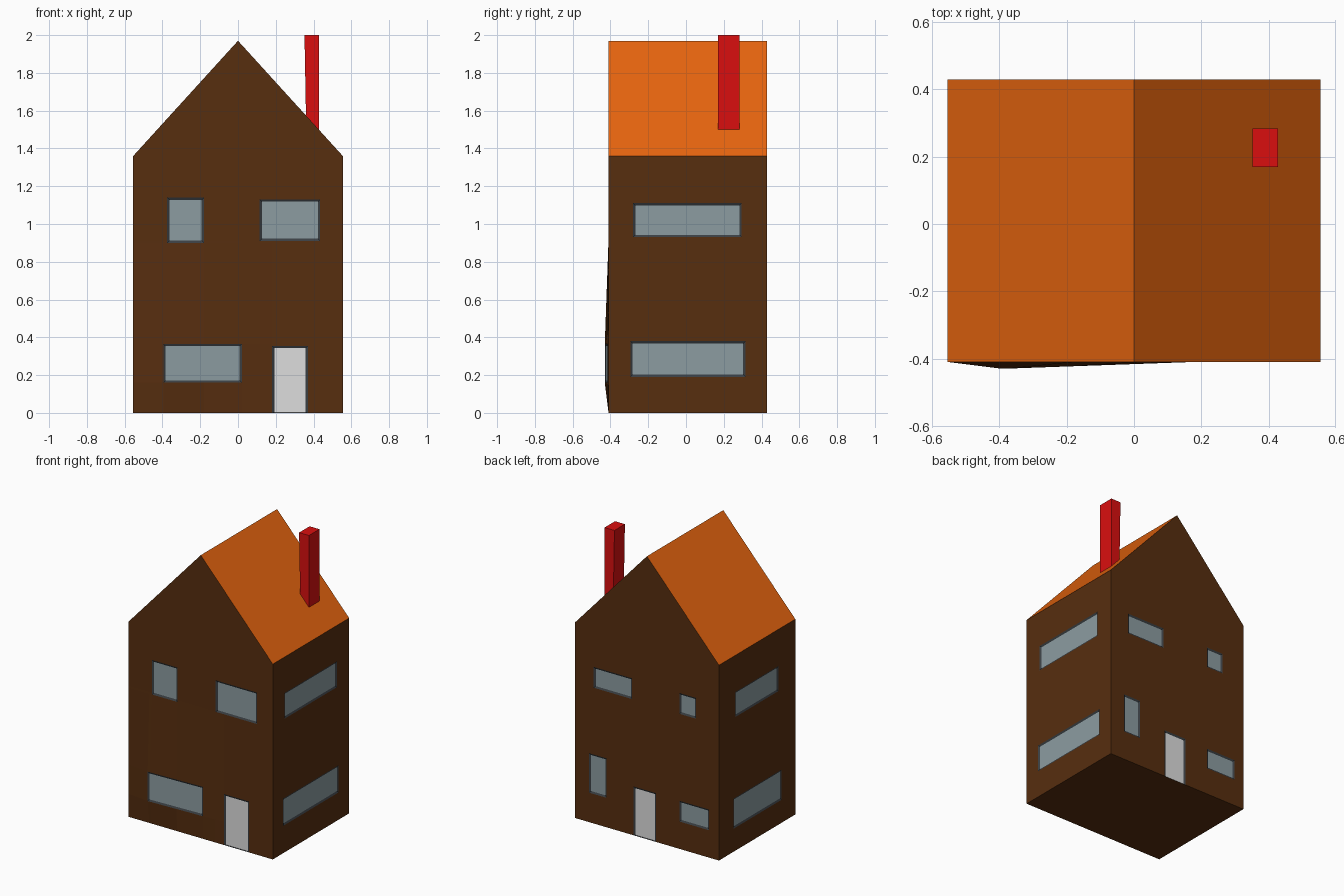
import bpy, bmesh

if "Cube" in bpy.data.objects:
    bpy.data.objects.remove(bpy.data.objects["Cube"])

X, Y0, Y1 = 0.555, -0.41, 0.43      # wall planes
EAVE, PEAK = 1.36, 1.97             # roof heights


def material(name, rgb):
    m = bpy.data.materials.new(name)
    lin = [((c / 255 + 0.055) / 1.055) ** 2.4 if c > 10 else c / 255 / 12.92 for c in rgb]
    m.diffuse_color = (*lin, 1)
    m.use_nodes = True
    m.node_tree.nodes["Principled BSDF"].inputs["Base Color"].default_value = m.diffuse_color
    return m


wall_brown = material("wall brown", (87, 46, 15))
roof_orange = material("roof orange", (235, 103, 15))
frame_grey = material("frame grey", (58, 63, 67))
glass_grey = material("glass grey", (140, 156, 161))
door_white = material("door white", (221, 221, 221))
chimney_red = material("chimney red", (218, 15, 15))


def finish(bm, name, mats):
    bmesh.ops.remove_doubles(bm, verts=bm.verts, dist=0.0005)
    me = bpy.data.meshes.new(name)
    bm.to_mesh(me)
    bm.free()
    for m in mats:
        me.materials.append(m)
    ob = bpy.data.objects.new(name, me)
    bpy.context.collection.objects.link(ob)
    return ob


def tent(t, a, b, c, d):
    """Rises from a to b, stays 1 until c, falls to 0 at d."""
    return max(0.0, min(1.0, (t - a) / (b - a), (d - t) / (d - c)))


def wall(name, u0, u1, place, openings, flip=False, gable=False, bulge=False):
    """Wall cut by its openings (u0, u1, z0, z1); each is inset as frame + pane."""
    bm = bmesh.new()
    us = sorted({u0, u1, *[u for o in openings for u in o[:2]]})
    zs = sorted({0.0, EAVE, *[z for o in openings for z in o[2:]]})
    verts = {}

    def v(i, j):
        if (i, j) not in verts:
            verts[i, j] = bm.verts.new(place(us[i], zs[j]))
        return verts[i, j]

    def face(vs):
        return bm.faces.new(vs[::-1] if flip else vs)

    taken, panes = set(), []
    for a, b, c, d in openings:
        i0, i1, j0, j1 = us.index(a), us.index(b), zs.index(c), zs.index(d)
        taken |= {(i, j) for i in range(i0, i1) for j in range(j0, j1)}
        loop = ([v(i, j0) for i in range(i0, i1)] + [v(i1, j) for j in range(j0, j1)]
                + [v(i, j1) for i in range(i1, i0, -1)] + [v(i0, j) for j in range(j1, j0, -1)])
        panes.append((face(loop), c == 0.0))
    for i in range(len(us) - 1):
        for j in range(len(zs) - 1):
            if (i, j) not in taken:
                face([v(i, j), v(i + 1, j), v(i + 1, j + 1), v(i, j + 1)])
    if gable:
        top = [v(i, len(zs) - 1) for i in range(len(us))]
        face(top + [bm.verts.new(place(0, PEAK))])
    bm.normal_update()
    for f, is_door in panes:
        rim = bmesh.ops.inset_individual(bm, faces=[f], thickness=0.012,
                                         depth=-0.006, use_even_offset=True)
        for r in rim["faces"]:
            r.material_index = 1
        f.material_index = 3 if is_door else 2
        if is_door:                      # door leaf reaches the ground
            for p in f.verts:
                if p.co.z < 0.03:
                    p.co.z = 0.002
    if bulge:                            # wall bows out by the lower left window
        for p in bm.verts:
            p.co.y -= 0.02 * tent(p.co.x, -X, -0.395, -0.38, 0.18) \
                * tent(p.co.z, 0, 0.16, 0.365, 0.92)
    return finish(bm, name, [wall_brown, frame_grey, glass_grey, door_white])


# Four walls with windows and doors
wall("front_wall", -X, X, lambda u, z: (u, Y0, z),
     [(-0.375, -0.18, 0.90, 1.14), (0.115, 0.435, 0.91, 1.13),
      (-0.395, 0.02, 0.16, 0.365), (0.18, 0.37, 0.0, 0.355)],
     gable=True, bulge=True)
wall("back_wall", -X, X, lambda u, z: (u, Y1, z),
     [(0.115, 0.41, 0.945, 1.09), (-0.38, -0.25, 0.94, 1.085),
      (0.31, 0.445, 0.205, 0.48), (-0.07, 0.105, 0.0, 0.34), (-0.48, -0.25, 0.19, 0.335)],
     flip=True, gable=True)
wall("right_wall", Y0, Y1, lambda u, z: (X, u, z),
     [(-0.28, 0.295, 0.93, 1.11), (-0.295, 0.315, 0.19, 0.38)])
wall("left_wall", Y0, Y1, lambda u, z: (-X, u, z),
     [(-0.225, 0.25, 0.93, 1.105), (-0.26, 0.27, 0.16, 0.37)], flip=True)


def sheet(name, profile, mat):
    """Profile of (x, z) points swept from front to back."""
    bm = bmesh.new()
    rows = [[bm.verts.new((x, y, z)) for x, z in profile] for y in (Y0, Y1)]
    for i in range(len(profile) - 1):
        bm.faces.new([rows[0][i], rows[0][i + 1], rows[1][i + 1], rows[1][i]])
    finish(bm, name, [mat])


# Roof and floor
sheet("roof", [(-X, EAVE), (0, PEAK), (X, EAVE)], roof_orange)
sheet("floor", [(X, 0), (-X, 0)], wall_brown)

# Chimney, its foot sunk along the roof slope
bm = bmesh.new()
bmesh.ops.create_cube(bm, size=1)
for p in bm.verts:
    right, top = p.co.x > 0, p.co.z > 0
    p.co.y = 0.227 + p.co.y * 0.115
    p.co.x = (0.428 if right else 0.352 if top else 0.36)
    p.co.z = 2.0 if top else PEAK - p.co.x * (PEAK - EAVE) / X - 0.01
finish(bm, "chimney", [chimney_red])
